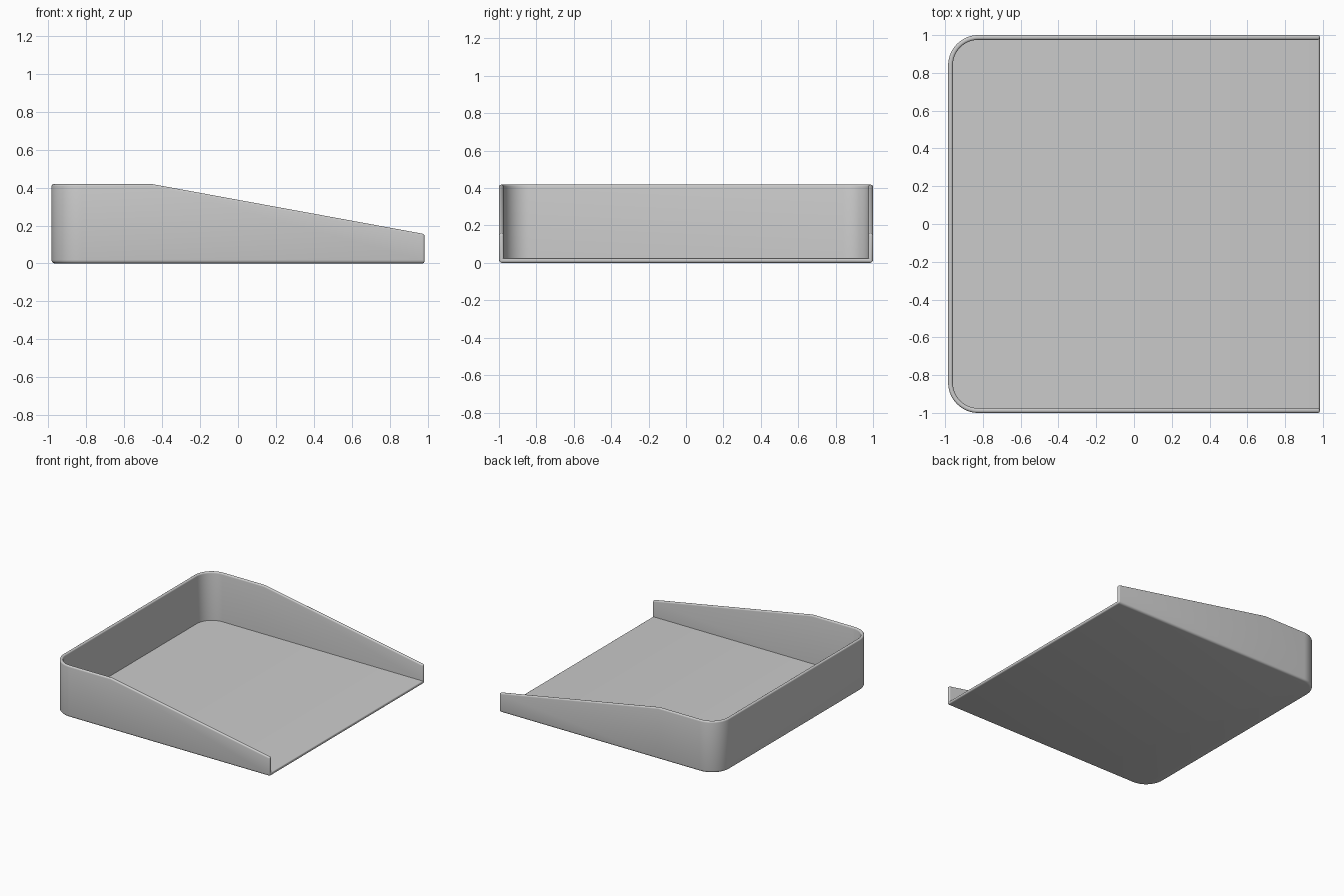
import bpy, bmesh, math

if "Cube" in bpy.data.objects:
    bpy.data.objects.remove(bpy.data.objects["Cube"])

# Overall sizes
XB, XF, Y = -0.984, 0.984, 1.0        # back, open front, half width
R, T, FLOOR = 0.16, 0.025, 0.025      # corner radius, wall, floor thickness
H_BACK, H_FRONT, X_BREAK = 0.418, 0.155, -0.45
SEG = 16


def wall_height(x):
    t = max(0.0, (x - X_BREAK) / (XF - X_BREAK))
    return H_BACK + (H_FRONT - H_BACK) * t


def path(inset):
    """U-shaped footprint: one side, rounded back corners, other side."""
    y, r = Y - inset, R - inset
    cx, cy = XB + R, Y - R
    side = [(XF, -y), (X_BREAK, -y)]
    side += [(cx - r * math.sin(a), -cy - r * math.cos(a))
             for a in (math.pi / 2 * i / SEG for i in range(SEG + 1))]
    return side + [(px, -py) for px, py in reversed(side)]


bm = bmesh.new()
weight = bm.edges.layers.float.new("bevel_weight_edge")

# Vertex rails: outer bottom, outer rim, inner rim, inner floor
outer, inner = path(0), path(T)
rails = [
    [bm.verts.new((x, y, 0)) for x, y in outer],
    [bm.verts.new((x, y, wall_height(x))) for x, y in outer],
    [bm.verts.new((x, y, wall_height(x))) for x, y in inner],
    [bm.verts.new((x, y, FLOOR)) for x, y in inner],
]
n = len(outer)
for a, b in zip(rails, rails[1:]):
    for i in range(n - 1):
        bm.faces.new((a[i], a[i + 1], b[i + 1], b[i]))

# Base, floor and open front end
bm.faces.new(rails[0])
bm.faces.new(rails[3])
cap = bm.faces.new([r[0] for r in rails] + [r[-1] for r in reversed(rails)])
bmesh.ops.recalc_face_normals(bm, faces=bm.faces)

# Rounded edges: larger along the base, small on the rim and front end
for k, w in ((0, 1.0), (1, 0.6), (2, 0.6)):
    for a, b in zip(rails[k], rails[k][1:]):
        bm.edges.get((a, b))[weight] = w
for e in cap.edges:
    e[weight] = 0.6

mesh = bpy.data.meshes.new("tray")
bm.to_mesh(mesh)
bm.free()
tray = bpy.data.objects.new("tray", mesh)
bpy.context.collection.objects.link(tray)

grey = bpy.data.materials.new("plain grey")
grey.diffuse_color = (0.6, 0.6, 0.6, 1)
grey.use_nodes = True
grey.node_tree.nodes["Principled BSDF"].inputs["Base Color"].default_value = grey.diffuse_color
mesh.materials.append(grey)

bev = tray.modifiers.new("rounded edges", "BEVEL")
bev.limit_method = "WEIGHT"
bev.width = 0.018
bev.segments = 4

bpy.context.view_layer.objects.active = tray
tray.select_set(True)
bpy.ops.object.modifier_apply(modifier=bev.name)
bpy.ops.object.shade_smooth_by_angle(angle=math.radians(35))
